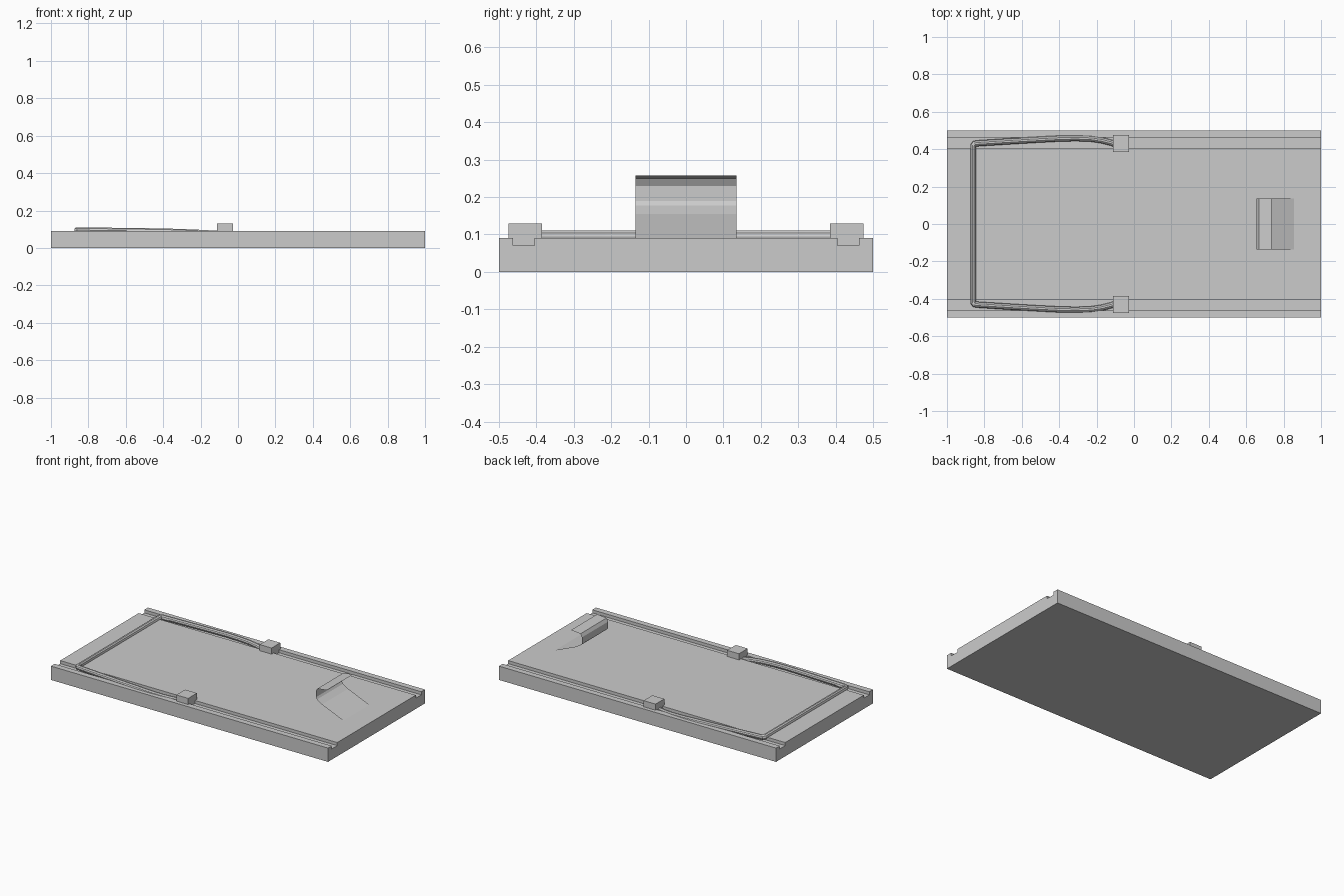
import bpy, bmesh

if "Cube" in bpy.data.objects:
    bpy.data.objects.remove(bpy.data.objects["Cube"])


def extrude_profile(name, profile, axis, a, b, closed=True):
    """Sweep a 2D profile along x or y; closed profiles get end caps."""
    bm = bmesh.new()

    def place(p, d):
        return (d, p[0], p[1]) if axis == 'x' else (p[0], d, p[1])

    r0 = [bm.verts.new(place(p, a)) for p in profile]
    r1 = [bm.verts.new(place(p, b)) for p in profile]
    n = len(profile)
    for i in range(n if closed else n - 1):
        j = (i + 1) % n
        bm.faces.new((r0[i], r0[j], r1[j], r1[i]))
    if closed:
        bm.faces.new(r0)
        bm.faces.new(r1)
    bmesh.ops.recalc_face_normals(bm, faces=bm.faces)
    mesh = bpy.data.meshes.new(name)
    bm.to_mesh(mesh)
    bm.free()
    ob = bpy.data.objects.new(name, mesh)
    bpy.context.collection.objects.link(ob)
    return ob


# Base plate with two rail grooves
H, FLOOR = 0.09, 0.07
half = [(0.405, H), (0.405, FLOOR), (0.462, FLOOR), (0.462, H), (0.5, H), (0.5, 0)]
base = half + [(-y, z) for y, z in reversed(half)]
extrude_profile("base_plate", base, 'x', -1, 1)

# Sliding blocks with a key running in each groove
block = [(0.385, H), (0.405, H), (0.405, FLOOR), (0.462, FLOOR),
         (0.462, H), (0.475, H), (0.475, 0.13), (0.385, 0.13)]
for side, s in (("left", -1), ("right", 1)):
    extrude_profile(side + "_slider", [(s * y, z) for y, z in block], 'x', -0.113, -0.027)

# Bent wire frame joining the two sliders
arm = [(-0.07, 0.415, 0.074), (-0.12, 0.434, 0.077), (-0.17, 0.447, 0.080),
       (-0.23, 0.456, 0.083), (-0.31, 0.459, 0.086), (-0.40, 0.457, 0.089),
       (-0.55, 0.449, 0.091), (-0.70, 0.440, 0.093), (-0.84, 0.431, 0.095),
       (-0.853, 0.429, 0.095), (-0.86, 0.418, 0.095)]
path = arm + [(x, -y, z) for x, y, z in reversed(arm)]
cu = bpy.data.curves.new("wire_frame", 'CURVE')
cu.dimensions = '3D'
cu.bevel_depth = 0.016
cu.bevel_resolution = 3
cu.use_fill_caps = True
sp = cu.splines.new('POLY')
sp.points.add(len(path) - 1)
for pt, co in zip(sp.points, path):
    pt.co = (*co, 1)
wire = bpy.data.objects.new("wire_frame", cu)
bpy.context.collection.objects.link(wire)
bpy.ops.object.select_all(action='DESELECT')
wire.select_set(True)
bpy.context.view_layer.objects.active = wire
bpy.ops.object.convert(target='MESH')
bpy.ops.object.shade_smooth_by_angle()

# Thin folded holder: ramp rising from the base and curling back over itself
fold = [(0.855, 0.09), (0.70, 0.155), (0.664, 0.178), (0.656, 0.19),
        (0.656, 0.23), (0.668, 0.25), (0.735, 0.257)]
extrude_profile("folded_holder", fold, 'y', -0.135, 0.135, closed=False)
